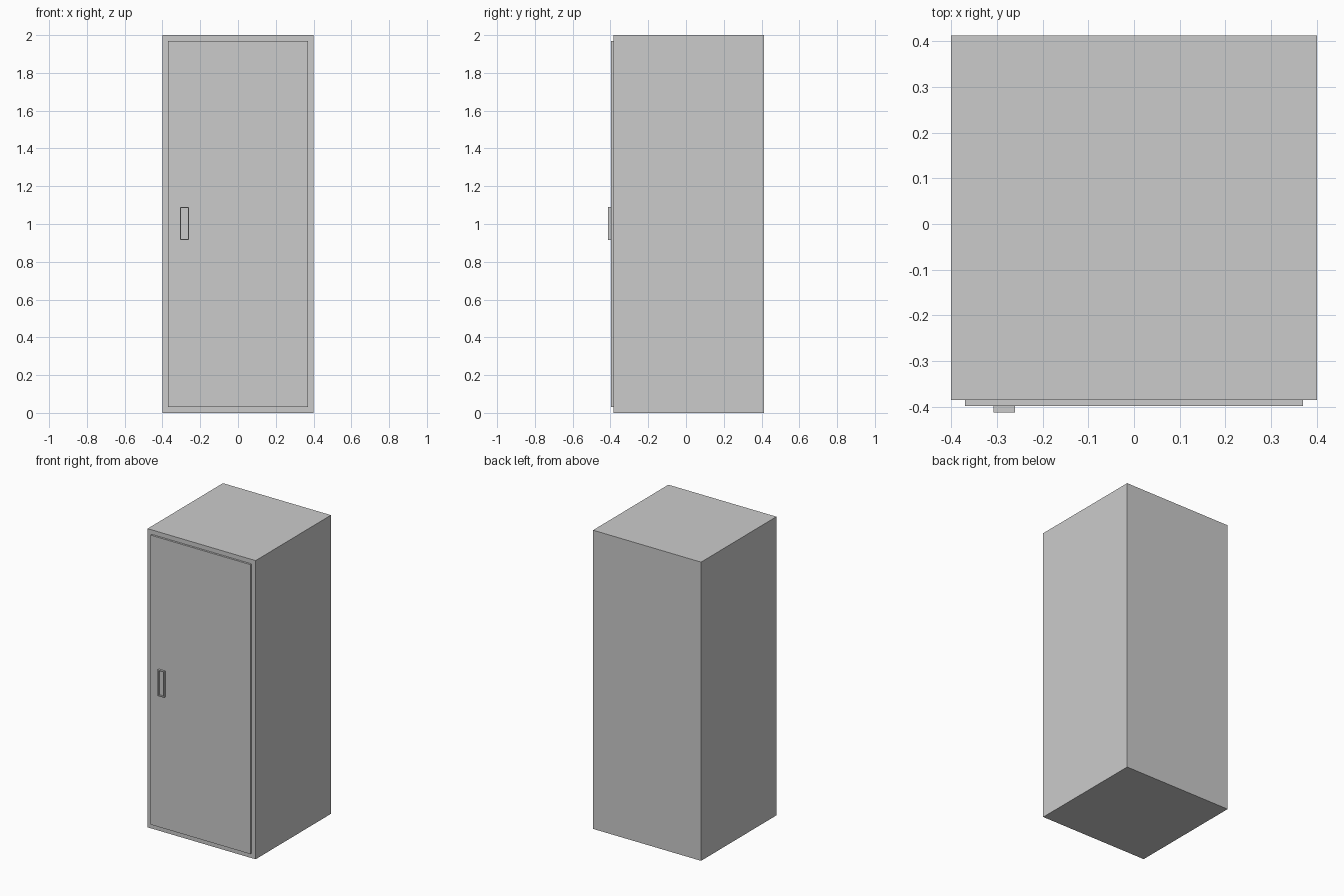
import bpy, bmesh
from mathutils import Vector

if "Cube" in bpy.data.objects:
    bpy.data.objects.remove(bpy.data.objects["Cube"])


def box(name, lo, hi, rim=0.0, depth=0.0):
    """Box from corner to corner; optional rimmed pocket in the front (-y) face."""
    lo, hi = Vector(lo), Vector(hi)
    bm = bmesh.new()
    bmesh.ops.create_cube(bm, size=1.0)
    for v in bm.verts:
        v.co = (lo + hi) / 2 + v.co * (hi - lo)
    bm.normal_update()
    if rim:
        front = min(bm.faces, key=lambda f: f.calc_center_median().y)
        bmesh.ops.inset_region(bm, faces=[front], thickness=rim)
        # straight pocket walls
        pocket = bmesh.ops.extrude_discrete_faces(bm, faces=[front])["faces"][0]
        bmesh.ops.translate(bm, verts=pocket.verts, vec=(0, depth, 0))
    mesh = bpy.data.meshes.new(name)
    bm.to_mesh(mesh)
    bm.free()
    obj = bpy.data.objects.new(name, mesh)
    bpy.context.collection.objects.link(obj)
    return obj


# cabinet body
box("cabinet_body", (-0.4, -0.385, 0), (0.4, 0.412, 2.0))

# raised door panel
box("door", (-0.37, -0.398, 0.032), (0.37, -0.385, 1.97))

# rectangular handle with a recessed grip
box("handle", (-0.307, -0.412, 0.915), (-0.26, -0.398, 1.09), rim=0.008, depth=0.012)
